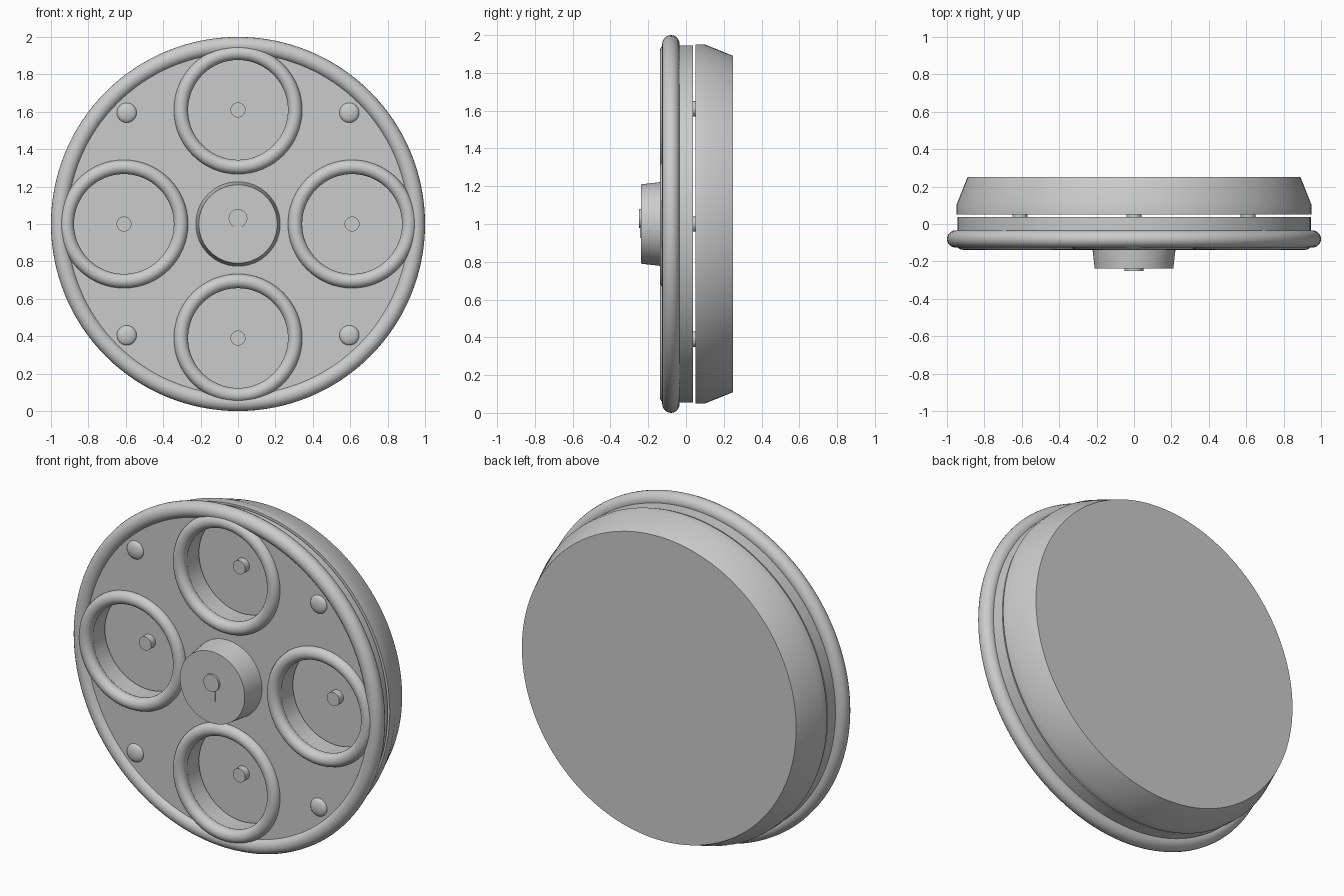
import bpy, bmesh
from math import radians, pi, sin, cos
from mathutils import Vector, Matrix

cube = bpy.data.objects.get("Cube")
if cube:
    bpy.data.objects.remove(cube, do_unlink=True)

grey = bpy.data.materials.new("plain_grey")
grey.use_nodes = True
COLOUR = (0.6, 0.6, 0.6, 1)
grey.diffuse_color = COLOUR
grey.node_tree.nodes["Principled BSDF"].inputs["Base Color"].default_value = COLOUR

MID = 1.0  # height of the disc axis


def shade(obj):
    bpy.ops.object.select_all(action="DESELECT")
    obj.select_set(True)
    bpy.context.view_layer.objects.active = obj
    bpy.ops.object.shade_smooth_by_angle(angle=radians(30))


def finish(name, bm, x=0, z=0):
    """Turn a bmesh into an object placed relative to the disc axis."""
    bmesh.ops.remove_doubles(bm, verts=bm.verts, dist=1e-5)
    bmesh.ops.recalc_face_normals(bm, faces=bm.faces)
    mesh = bpy.data.meshes.new(name)
    bm.to_mesh(mesh)
    bm.free()
    mesh.materials.append(grey)
    obj = bpy.data.objects.new(name, mesh)
    bpy.context.collection.objects.link(obj)
    obj.location = (x, 0, MID + z)
    shade(obj)
    return obj


def lathe(name, profile, x=0, z=0, steps=64, closed=False):
    """Spin (radius, y) points around the y axis."""
    bm = bmesh.new()
    verts = [bm.verts.new((r, y, 0)) for r, y in profile]
    pairs = list(zip(verts, verts[1:]))
    if closed:
        pairs.append((verts[-1], verts[0]))
    edges = [bm.edges.new(p) for p in pairs]
    bmesh.ops.spin(bm, geom=verts + edges, cent=(0, 0, 0), axis=(0, 1, 0),
                   angle=2 * pi, steps=steps, use_merge=True)
    return finish(name, bm, x, z)


def disc(name, radius, front, back, **kw):
    return lathe(name, [(0, front), (radius, front), (radius, back), (0, back)], **kw)


def ring(name, major, minor, y, sides=20, **kw):
    section = [(major + minor * cos(2 * pi * i / sides), y + minor * sin(2 * pi * i / sides))
               for i in range(sides)]
    return lathe(name, section, closed=True, **kw)


# Back housing with a tapered rear
lathe("back_housing", [(0, 0.05), (0.95, 0.05), (0.95, 0.1), (0.89, 0.25), (0, 0.25)],
      steps=128)

# Front plate, with four round holes cut through
FACE = -0.1
wells = {"right": (-0.61, 0), "left": (0.61, 0), "top": (0, 0.61), "bottom": (0, -0.61)}
plate = disc("front_plate", 0.945, FACE, 0.038, steps=128)
for side, (x, z) in wells.items():
    cutter = disc("hole_cutter", 0.28, -0.3, 0.3, x=x, z=z)
    cutter.hide_render = True
    cut = plate.modifiers.new("hole", "BOOLEAN")
    cut.object = cutter
    cut.solver = "EXACT"
    bpy.context.view_layer.objects.active = plate
    bpy.ops.object.modifier_apply(modifier=cut.name)
    bpy.data.objects.remove(cutter, do_unlink=True)
shade(plate)

# Outer rim
ring("outer_rim", 0.954, 0.046, -0.08, steps=128)

# Ring and pin for each hole
for side, (x, z) in wells.items():
    ring(side + "_ring", 0.305, 0.038, FACE, x=x, z=z)
    disc(side + "_pin", 0.04, 0.01, 0.06, x=x, z=z, steps=32)

# Rivets between the rings
for side, sx in (("left", 1), ("right", -1)):
    for level, sz in (("upper", 1), ("lower", -1)):
        dome = [(0.053 * sin(a), FACE - 0.022 * cos(a))
                for a in (pi / 2 * i / 8 for i in range(9))]
        lathe(f"{level}_{side}_rivet", dome, x=0.595 * sx, z=0.595 * sz, steps=32)

# Tapered centre hub
lathe("hub", [(0, FACE + 0.01), (0.227, FACE + 0.01), (0.21, -0.238), (0, -0.238)])

# Raised keyhole on the hub
disc("keyhole_round", 0.05, -0.25, -0.23, z=0.03, steps=32)
bm = bmesh.new()
bmesh.ops.create_cube(bm, size=1, matrix=Matrix.Translation((0, -0.236, -0.04))
                      @ Matrix.Diagonal(Vector((0.04, 0.014, 0.07, 1))))
finish("keyhole_slot", bm)
